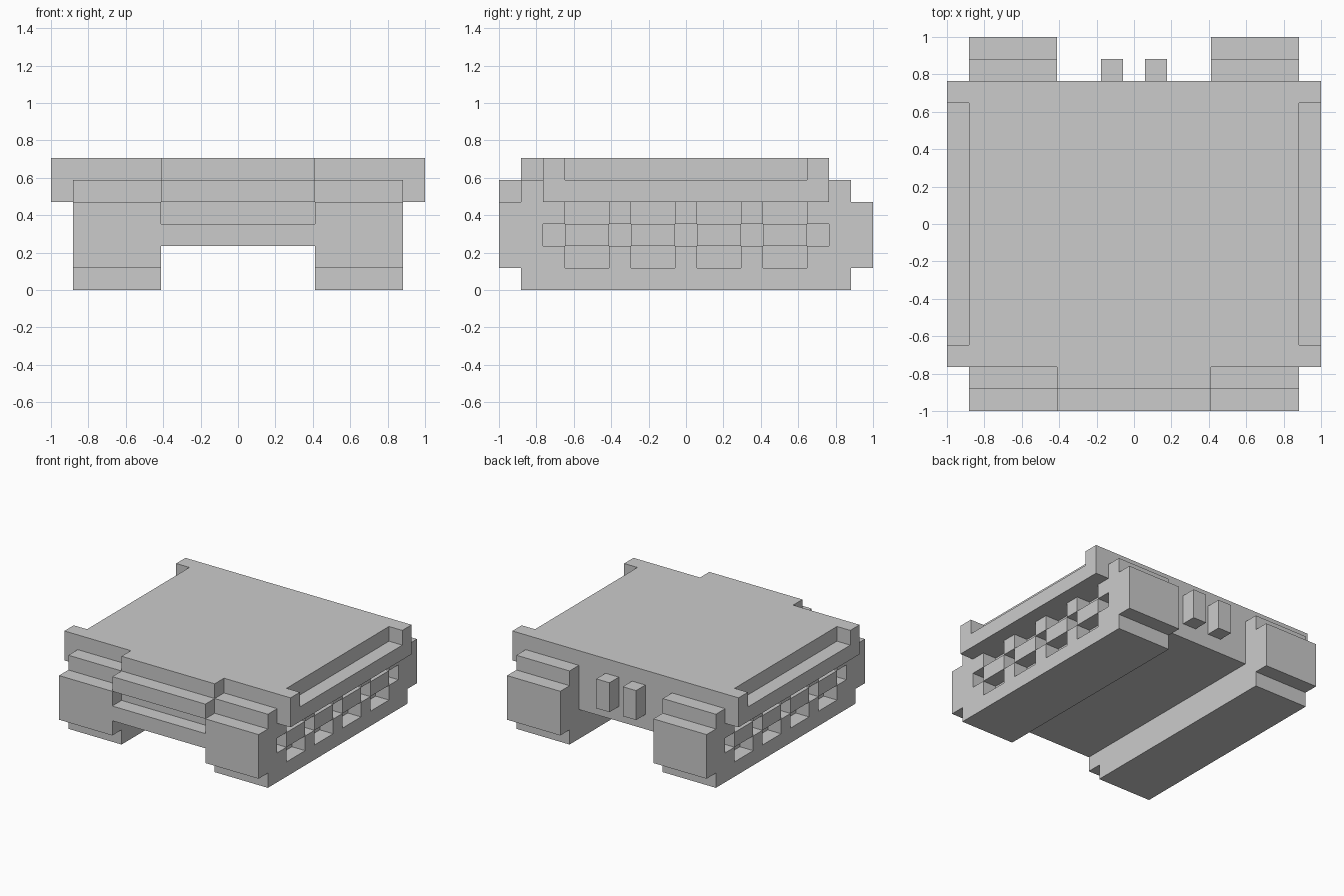
import bpy
import bmesh
from mathutils import Vector

if "Cube" in bpy.data.objects:
    bpy.data.objects.remove(bpy.data.objects["Cube"])

# The model sits on a 17 x 17 x 6 block grid
N = 17
U = 2.0 / N

metal = bpy.data.materials.new("grey")
metal.diffuse_color = (0.6, 0.6, 0.6, 1)
metal.use_nodes = True
metal.node_tree.nodes["Principled BSDF"].inputs["Base Color"].default_value = metal.diffuse_color


def box(x, y, z):
    """Set of grid cells in the given half-open ranges."""
    return {(i, j, k) for i in range(*x) for j in range(*y) for k in range(*z)}


def mirror(cells):
    return {(N - 1 - i, j, k) for i, j, k in cells}


# Top plate with a long notch along each side
plate = box((0, 17), (2, 15), (4, 6))
notch = box((0, 1), (3, 14), (5, 6))
plate -= notch | mirror(notch)

# Left runner: narrow foot, long middle, shorter shoulder
runner = (box((1, 5), (1, 16), (0, 1))
          | box((1, 5), (0, 17), (1, 4))
          | box((1, 5), (1, 16), (4, 5))) - plate

# Checkered grille cut one block deep into the outer wall
for y in (3, 6, 9, 12):
    runner -= box((1, 2), (y, y + 2), (1, 2))
    runner -= box((1, 2), (y, y + 2), (3, 4))
for y in (2, 5, 8, 11, 14):
    runner -= box((1, 2), (y, y + 1), (2, 3))

parts = {
    "top_plate": plate,
    "left_runner": runner,
    "right_runner": mirror(runner),
    "center_body": box((5, 12), (1, 15), (2, 4)),
    "front_top_lip": box((5, 12), (1, 2), (5, 6)),
    "front_upper_bar": box((5, 12), (0, 2), (4, 5)),
    "front_lower_bar": box((5, 12), (0, 1), (2, 3)),
    "back_plug_left": box((7, 8), (15, 16), (3, 5)),
    "back_plug_right": box((9, 10), (15, 16), (3, 5)),
}
solid = set().union(*parts.values())


def build(name, cells):
    """Mesh of the block faces that are not covered by any other block."""
    bm = bmesh.new()
    verts = {}

    def vert(p):
        key = tuple(int(round(c)) for c in p)
        if key not in verts:
            verts[key] = bm.verts.new((key[0] * U - 1, key[1] * U - 1, key[2] * U))
        return verts[key]

    for cell in sorted(cells):
        for axis in range(3):
            for sign in (1, -1):
                n = Vector((0, 0, 0))
                n[axis] = sign
                if tuple(int(c + d) for c, d in zip(cell, n)) in solid:
                    continue
                a = Vector((0, 0, 0))
                a[(axis + 1) % 3] = 1
                b = n.cross(a)
                mid = Vector(cell) + Vector((0.5, 0.5, 0.5)) + n * 0.5
                bm.faces.new([vert(mid + (a * s + b * t) * 0.5)
                              for s, t in ((-1, -1), (1, -1), (1, 1), (-1, 1))])
    mesh = bpy.data.meshes.new(name)
    bm.to_mesh(mesh)
    bm.free()
    mesh.materials.append(metal)
    bpy.context.collection.objects.link(bpy.data.objects.new(name, mesh))


for part_name, part_cells in parts.items():
    build(part_name, part_cells)
